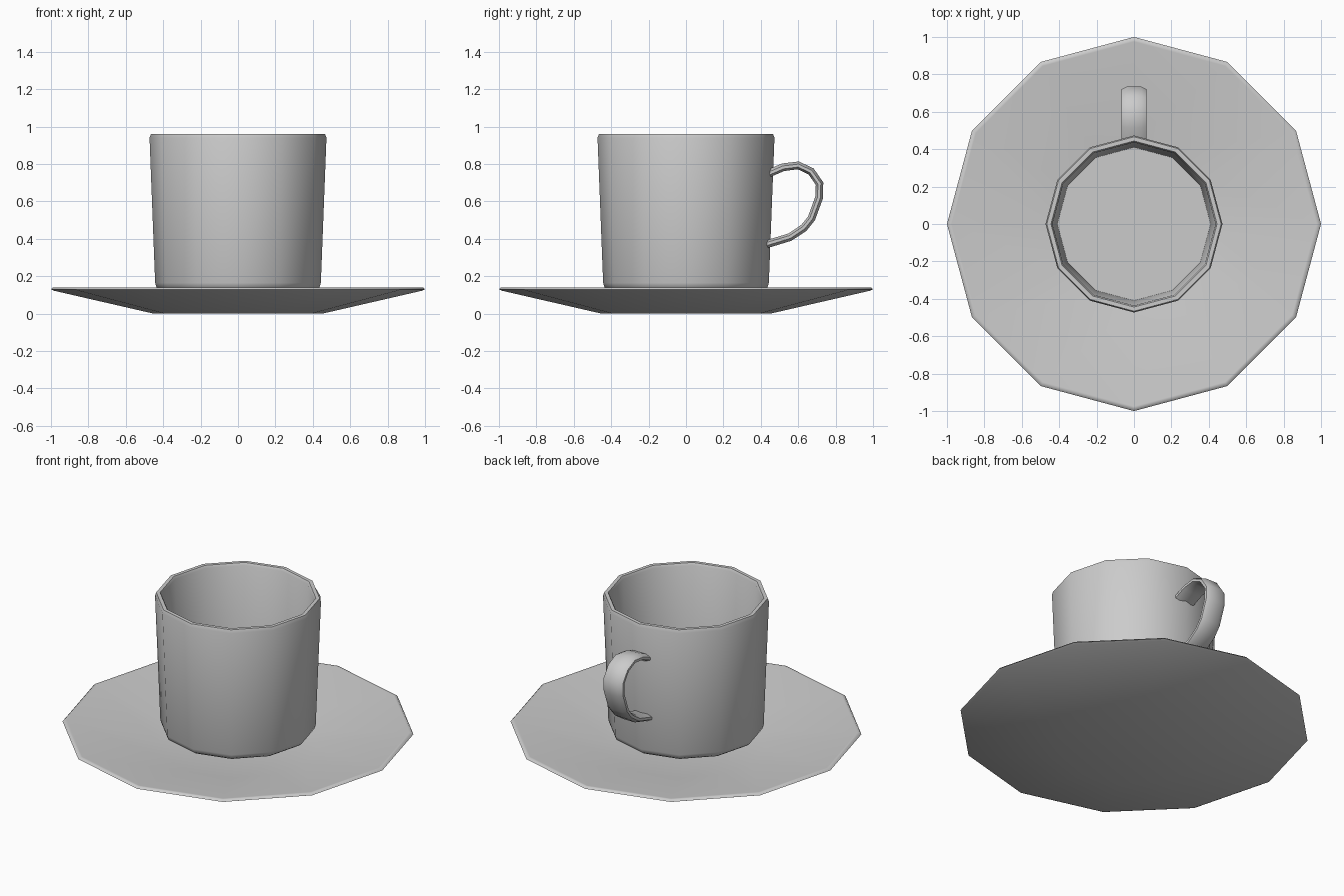
import bpy
import bmesh
import math
from mathutils import Vector

if "Cube" in bpy.data.objects:
    bpy.data.objects.remove(bpy.data.objects["Cube"])

SIDES = 12


def finish(name, bm, angle):
    bmesh.ops.recalc_face_normals(bm, faces=bm.faces)
    mesh = bpy.data.meshes.new(name)
    bm.to_mesh(mesh)
    bm.free()
    obj = bpy.data.objects.new(name, mesh)
    bpy.context.collection.objects.link(obj)
    bpy.ops.object.select_all(action='DESELECT')
    obj.select_set(True)
    bpy.context.view_layer.objects.active = obj
    bpy.ops.object.shade_smooth_by_angle(angle=math.radians(angle))
    return obj


def bridge(bm, rings):
    # Skin consecutive closed rings and cap both ends
    for a, b in zip(rings, rings[1:]):
        n = len(a)
        for i in range(n):
            j = (i + 1) % n
            bm.faces.new((a[i], a[j], b[j], b[i]))
    bm.faces.new(rings[0])
    bm.faces.new(rings[-1])


def lathe(name, profile, angle=60):
    bm = bmesh.new()
    rings = []
    for r, z in profile:
        rings.append([bm.verts.new((r * math.cos(math.tau * i / SIDES),
                                    r * math.sin(math.tau * i / SIDES), z))
                      for i in range(SIDES)])
    bridge(bm, rings)
    return finish(name, bm, angle)


def sweep(name, path, section):
    # Sweep a section along a path in the YZ plane
    bm = bmesh.new()
    pts = [Vector((0, y, z)) for y, z in path]
    rings = []
    for i, p in enumerate(pts):
        t = (pts[min(i + 1, len(pts) - 1)] - pts[max(i - 1, 0)]).normalized()
        side = Vector((0, -t.z, t.y))
        rings.append([bm.verts.new(p + Vector((x, 0, 0)) + side * h)
                      for x, h in section])
    bridge(bm, rings)
    return finish(name, bm, 50)


# Dished saucer with a thin rim
lathe("saucer", [(0.45, 0.0), (0.985, 0.123), (1.0, 0.13), (0.99, 0.14),
                 (0.975, 0.14), (0.45, 0.025)])

# Tapered hollow cup with small bevels at the base and lip
lathe("cup", [(0.42, 0.13), (0.436, 0.142), (0.443, 0.165), (0.473, 0.94),
              (0.466, 0.96), (0.444, 0.96), (0.436, 0.945), (0.41, 0.17)])

# Flat looped handle at the back
sweep("handle",
      [(0.44, 0.748), (0.52, 0.782), (0.60, 0.792), (0.668, 0.76),
       (0.713, 0.695), (0.711, 0.622), (0.67, 0.51), (0.63, 0.46),
       (0.555, 0.41), (0.43, 0.372)],
      [(-0.067, 0.008), (-0.04, 0.022), (0.04, 0.022), (0.067, 0.008),
       (0.067, -0.008), (0.04, -0.02), (-0.04, -0.02), (-0.067, -0.008)])
